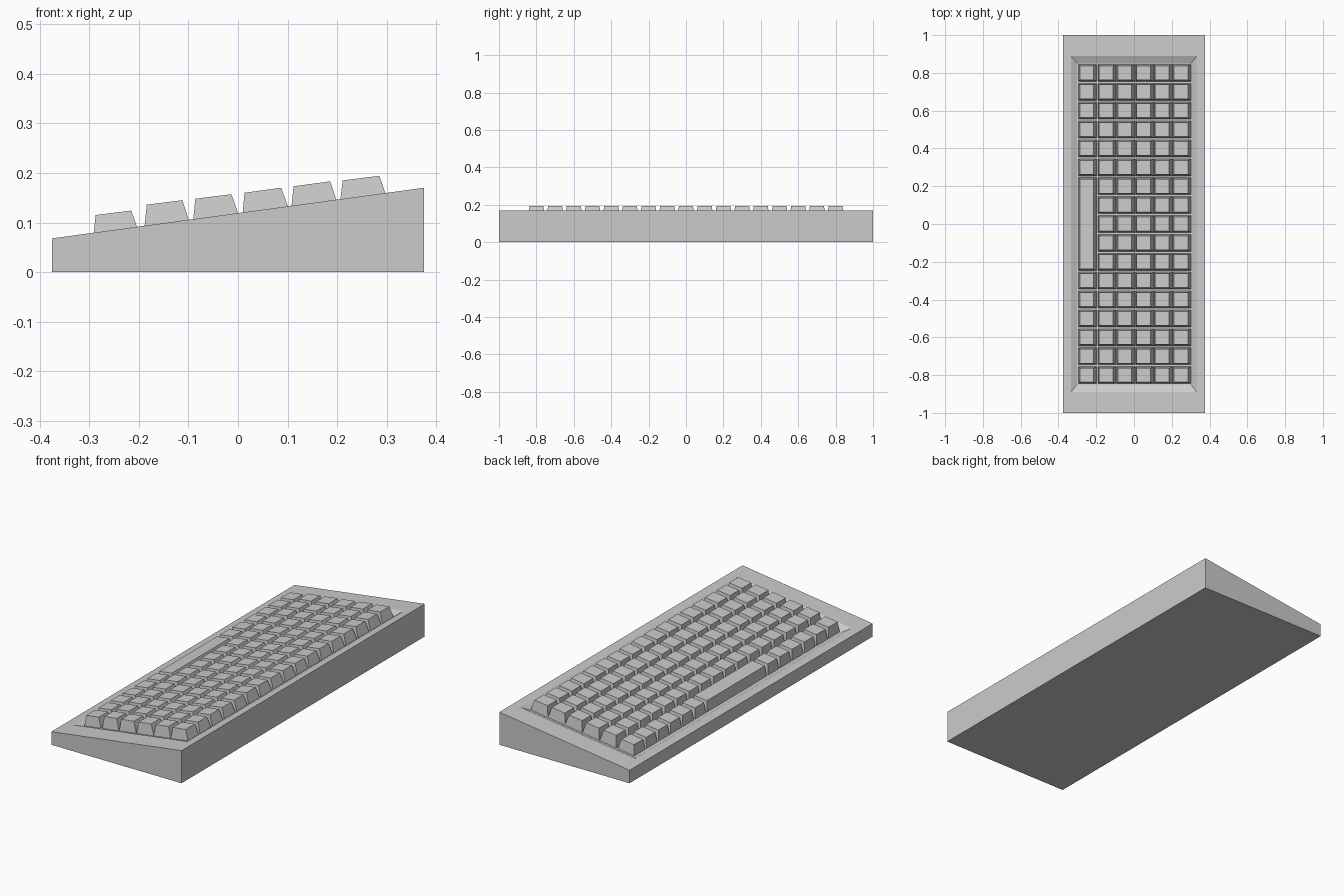
import bpy
import bmesh

if "Cube" in bpy.data.objects:
    bpy.data.objects.remove(bpy.data.objects["Cube"])

DEPTH = 0.018          # recess depth
SLOPE = 0.102 / 0.75   # tilt of the top surface


def top_z(x):
    return 0.119 + SLOPE * x


def finish(bm, name):
    bmesh.ops.recalc_face_normals(bm, faces=bm.faces)
    mesh = bpy.data.meshes.new(name)
    bm.to_mesh(mesh)
    bm.free()
    obj = bpy.data.objects.new(name, mesh)
    bpy.context.collection.objects.link(obj)
    return obj


def ring(bm, hx, hy, z):
    """Rectangle of four vertices with height given by z(x)."""
    return [bm.verts.new((x, y, z(x)))
            for x, y in ((-hx, -hy), (hx, -hy), (hx, hy), (-hx, hy))]


def bridge(bm, a, b):
    for i in range(4):
        j = (i + 1) % 4
        bm.faces.new((a[i], a[j], b[j], b[i]))


# Wedge case with a shallow recess that has sloped walls
bm = bmesh.new()
loops = [ring(bm, 0.375, 1.0, lambda x: 0.0),
         ring(bm, 0.375, 1.0, top_z),
         ring(bm, 0.333, 0.89, top_z),
         ring(bm, 0.302, 0.85, lambda x: top_z(x) - DEPTH)]
for a, b in zip(loops, loops[1:]):
    bridge(bm, a, b)
bm.faces.new(loops[0])
bm.faces.new(loops[-1])
finish(bm, "case")


def add_key(bm, profile, y, length):
    """Tapered key cap; profile = base left, top left x z, top right x z, base right."""
    b0, t0, z0, t1, z1, b1 = profile
    hb, ht = length / 2 - 0.005, length / 2 - 0.0125
    base = [bm.verts.new((x, y + s * hb, top_z(x) - DEPTH))
            for x, s in ((b0, -1), (b1, -1), (b1, 1), (b0, 1))]
    top = [bm.verts.new((x, y + s * ht, z))
           for x, z, s in ((t0, z0, -1), (t1, z1, -1), (t1, z1, 1), (t0, z0, 1))]
    bridge(bm, base, top)
    bm.faces.new(base)
    bm.faces.new(top)


# Key rows, each with its own sculpted profile
profiles = [
    (-0.293, -0.287, 0.115, -0.215, 0.124, -0.198),
    (-0.190, -0.184, 0.136, -0.112, 0.145, -0.094),
    (-0.092, -0.086, 0.148, -0.013, 0.157, 0.006),
    (0.008, 0.013, 0.160, 0.087, 0.170, 0.107),
    (0.106, 0.112, 0.173, 0.186, 0.183, 0.204),
    (0.204, 0.211, 0.185, 0.285, 0.194, 0.303),
]
for row, profile in enumerate(profiles):
    bm = bmesh.new()
    for i in range(-8, 9):
        if row > 0 or abs(i) > 2:
            add_key(bm, profile, i * 0.1, 0.1)
    finish(bm, f"key_row_{row + 1}")

# Long space bar in the lowest row
bm = bmesh.new()
add_key(bm, profiles[0], 0.0, 0.5)
finish(bm, "space_bar")
